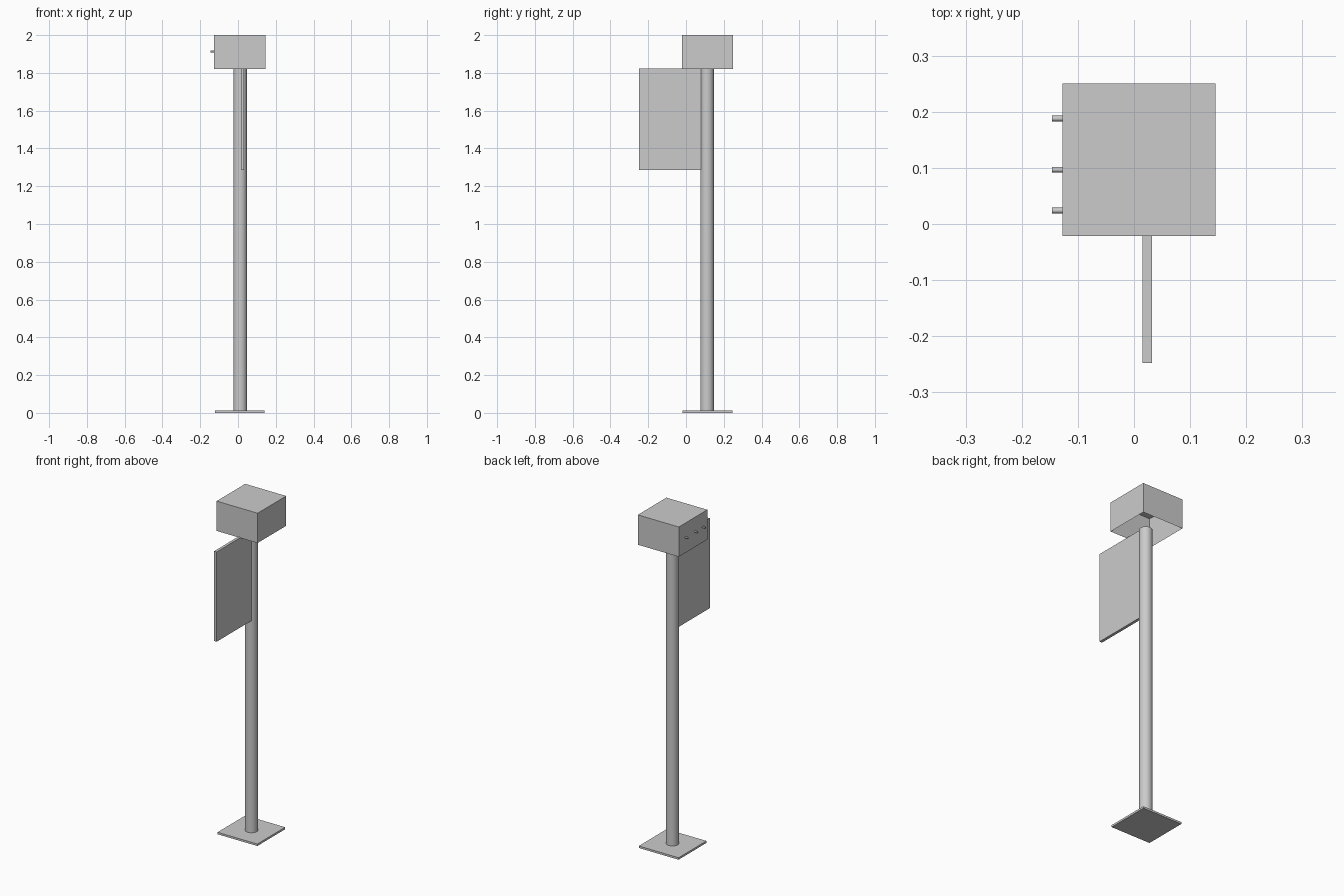
import bpy
import bmesh
import math
from mathutils import Matrix, Vector

cube = bpy.data.objects.get("Cube")
if cube:
    bpy.data.objects.remove(cube, do_unlink=True)

grey = bpy.data.materials.new("light_grey")
grey.use_nodes = True
colour = (0.6, 0.6, 0.6, 1)
grey.diffuse_color = colour
grey.node_tree.nodes["Principled BSDF"].inputs["Base Color"].default_value = colour


def finish(name, bm):
    mesh = bpy.data.meshes.new(name)
    bm.to_mesh(mesh)
    bm.free()
    mesh.materials.append(grey)
    obj = bpy.data.objects.new(name, mesh)
    bpy.context.collection.objects.link(obj)
    return obj


def box(name, low, high, open_bottom=False):
    low, high = Vector(low), Vector(high)
    bm = bmesh.new()
    place = Matrix.Translation((low + high) / 2) @ Matrix.Diagonal((*(high - low), 1))
    bmesh.ops.create_cube(bm, size=1, matrix=place)
    if open_bottom:
        bm.normal_update()
        under = [f for f in bm.faces if f.normal.z < -0.5]
        bmesh.ops.delete(bm, geom=under, context="FACES")
    return finish(name, bm)


def rod(name, start, end, radius, sides):
    start, end = Vector(start), Vector(end)
    axis = end - start
    turn = axis.to_track_quat("Z", "Y").to_matrix().to_4x4()
    bm = bmesh.new()
    bmesh.ops.create_cone(bm, cap_ends=True, segments=sides, radius1=radius,
                          radius2=radius, depth=axis.length,
                          matrix=Matrix.Translation((start + end) / 2) @ turn)
    obj = finish(name, bm)
    bpy.ops.object.select_all(action="DESELECT")
    obj.select_set(True)
    bpy.context.view_layer.objects.active = obj
    bpy.ops.object.shade_smooth_by_angle(angle=math.radians(40))
    return obj


# Base plate and post
box("base_plate", (-0.123, -0.018, 0), (0.141, 0.246, 0.012))
rod("post", (0.012, 0.112, 0.01), (0.012, 0.112, 1.822), 0.036, 32)

# Sign panel fixed to the front of the post
box("sign_panel", (0.015, -0.248, 1.285), (0.032, 0.08, 1.824))

# Hollow head, open underneath
box("head_cover", (-0.127, -0.021, 1.821), (0.145, 0.25, 2), open_bottom=True)

# Row of small pegs on one side of the head
for i, y in enumerate((0.024, 0.097, 0.188)):
    rod(f"side_peg_{i + 1}", (-0.127, y, 1.914), (-0.146, y, 1.914), 0.005, 16)
